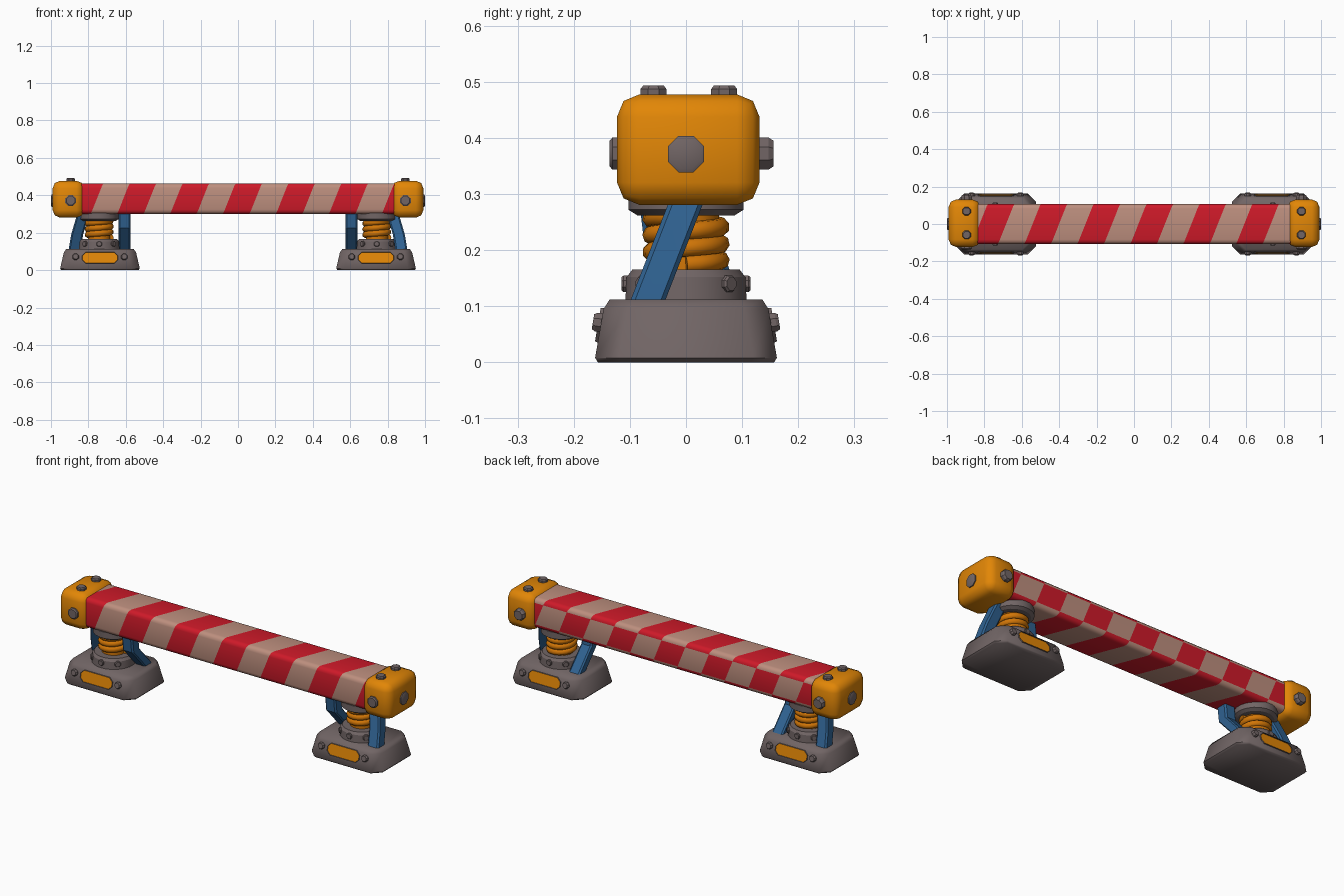
import bpy, bmesh, math
from mathutils import Vector, Matrix

cube = bpy.data.objects.get("Cube")
if cube:
    bpy.data.objects.remove(cube, do_unlink=True)


def material(name, rgb):
    m = bpy.data.materials.new(name)
    m.use_nodes = True
    color = (*rgb, 1)
    m.diffuse_color = color
    m.node_tree.nodes["Principled BSDF"].inputs["Base Color"].default_value = color
    return m


ORANGE = material("orange paint", (0.76, 0.24, 0.002))
COIL = material("deep orange coil", (0.64, 0.18, 0.002))
GREY = material("warm grey metal", (0.165, 0.13, 0.13))
RED = material("red paint", (0.62, 0.010, 0.022))
PALE = material("pale stripe paint", (0.51, 0.275, 0.21))
BLUE = material("blue metal", (0.028, 0.12, 0.28))


def finish(name, bm, mats, angle=30):
    bmesh.ops.recalc_face_normals(bm, faces=bm.faces[:])
    mesh = bpy.data.meshes.new(name)
    bm.to_mesh(mesh)
    bm.free()
    for m in mats:
        mesh.materials.append(m)
    ob = bpy.data.objects.new(name, mesh)
    bpy.context.collection.objects.link(ob)
    smooth(ob, angle)
    return ob


def smooth(ob, angle):
    bpy.ops.object.select_all(action="DESELECT")
    ob.select_set(True)
    bpy.context.view_layer.objects.active = ob
    bpy.ops.object.shade_smooth_by_angle(angle=math.radians(angle))


def loft(bm, rings):
    """Skin a list of closed rings and cap both ends."""
    rows = [[bm.verts.new(p) for p in ring] for ring in rings]
    n = len(rows[0])
    for a, b in zip(rows, rows[1:]):
        for i in range(n):
            j = (i + 1) % n
            bm.faces.new((a[i], a[j], b[j], b[i]))
    bm.faces.new(rows[0])
    return bm.faces.new(rows[-1])


def circle(r, z, n):
    return [(r * math.cos(t), r * math.sin(t), z)
            for t in (math.tau * (i + 0.5) / n for i in range(n))]


def octagon(w, d, cut, z):
    """Rectangle with cut corners, half sizes w and d."""
    half = [(w, d - cut), (w - cut, d), (cut - w, d), (-w, d - cut)]
    return [(x, y, z) for x, y in half] + [(-x, -y, z) for x, y in half]


def lathe(name, profile, n, mat, loc, direction=(0, 0, 1)):
    bm = bmesh.new()
    loft(bm, [circle(r, z, n) for r, z in profile])
    turn = Vector(direction).to_track_quat("Z", "Y").to_matrix().to_4x4()
    bm.transform(Matrix.Translation(loc) @ turn)
    return finish(name, bm, [mat])


def bolt(name, loc, direction, r, h):
    lathe(name, [(r, -0.012), (r, h * 0.65), (r * 0.8, h)], 8, GREY, loc, direction)


# Striped beam: slanted stripes wrap the rounded section,
# stepping by one stripe on the flat back panel
Y, Z0, Z1, R = 0.107, 0.30, 0.463, 0.024
section = []
for cy, cz, start in ((-Y + R, Z0 + R, 180), (Y - R, Z0 + R, 270),
                      (Y - R, Z1 - R, 0), (-Y + R, Z1 - R, 90)):
    for step in range(4):
        t = math.radians(start + 30 * step)
        section.append(Vector((0, cy + R * math.cos(t), cz + R * math.sin(t))))
section.reverse()
section.append(section[0])
run = [0]
for a, b in zip(section, section[1:]):
    run.append(run[-1] + (b - a).length)
PERIOD = 0.283
mid = R - (Z1 - Z0) / 2
bm = bmesh.new()
for k in range(-12, 13):
    for i in range(len(section) - 1):
        quad = []
        for kk, ii in ((k, i), (k, i + 1), (k + 1, i + 1), (k + 1, i)):
            x = -0.047 + PERIOD * (kk / 2 + (run[ii] - mid) / run[-1])
            quad.append(bm.verts.new(section[ii] + Vector((x, 0, 0))))
        on_back = min(section[i].y, section[i + 1].y) > Y - 0.001
        bm.faces.new(quad).material_index = (k + on_back) % 2
bmesh.ops.remove_doubles(bm, verts=bm.verts[:], dist=0.0005)
for side in (-1, 1):
    bmesh.ops.bisect_plane(bm, geom=bm.verts[:] + bm.edges[:] + bm.faces[:],
                           plane_co=(side * 0.85, 0, 0), plane_no=(side, 0, 0),
                           clear_outer=True)
finish("striped_beam", bm, [RED, PALE], 40)


def end_cap(side, tag):
    bm = bmesh.new()
    bmesh.ops.create_cube(bm, size=1)
    bm.transform(Matrix.Translation((side * 0.907, 0.004, 0.379))
                 @ Matrix.Diagonal((0.168, 0.254, 0.197, 1)))
    bmesh.ops.bevel(bm, geom=bm.edges[:], offset=0.04, segments=2,
                    profile=0.5, affect="EDGES")
    finish(tag + "_end_cap", bm, [ORANGE], 50)
    x = side * 0.895
    for y in (-0.058, 0.068):
        bolt(tag + "_cap_top_bolt", (x, y, 0.476), (0, 0, 1), 0.025, 0.017)
    bolt(tag + "_cap_front_bolt", (x, -0.122, 0.372), (0, -1, 0), 0.031, 0.014)
    bolt(tag + "_cap_back_bolt", (x, 0.130, 0.372), (0, 1, 0), 0.031, 0.026)
    bolt(tag + "_cap_end_bolt", (side * 0.99, 0, 0.371), (side, 0, 0), 0.035, 0.01)


def base(cx, tag):
    # Tapered foot block with cut corners
    bm = bmesh.new()
    loft(bm, [octagon(0.206, 0.157, 0.042, 0), octagon(0.213, 0.162, 0.042, 0.008),
              octagon(0.193, 0.147, 0.042, 0.095), octagon(0.181, 0.136, 0.04, 0.112)])
    bm.transform(Matrix.Translation((cx, 0, 0)))
    finish(tag + "_base", bm, [GREY], 50)
    # Framed windows and bolts on front and back
    for f, face in ((-1, "front"), (1, "back")):
        out = Vector((0, f, 0.17)).normalized()
        turn = out.to_track_quat("Z", "Y").to_matrix().to_4x4()
        bm = bmesh.new()
        top = loft(bm, [octagon(0.098, 0.033, 0.02, -0.01),
                        octagon(0.094, 0.030, 0.018, 0.005)])
        bmesh.ops.inset_region(bm, faces=[top], thickness=0.006)
        bmesh.ops.inset_region(bm, faces=[top], thickness=0.001, depth=-0.003)
        top.material_index = 1
        bm.transform(Matrix.Translation((cx, f * 0.1522, 0.066)) @ turn)
        finish(tag + "_" + face + "_window", bm, [GREY, ORANGE])
        for dx in (-0.13, 0.13):
            bolt(tag + "_" + face + "_base_bolt", (cx + dx, f * 0.150, 0.07),
                 out, 0.018, 0.016)


def spring_post(cx, tag):
    # Collars above and below the coil
    lathe(tag + "_lower_collar", [(0.11, 0.1), (0.107, 0.152), (0.097, 0.165)],
          20, GREY, (cx, 0, 0))
    lathe(tag + "_upper_collar", [(0.088, 0.262), (0.104, 0.272), (0.104, 0.306)],
          20, GREY, (cx, 0, 0))
    lathe(tag + "_spring_core", [(0.06, 0.16), (0.06, 0.27)], 16, COIL, (cx, 0, 0))
    for angle in (45, 90, 135, 225, 270, 315):
        t = math.radians(angle)
        d = Vector((math.cos(t), math.sin(t), 0))
        bolt(tag + "_collar_bolt", Vector((cx, 0, 0.14)) + d * 0.104, d, 0.016, 0.011)
    # Coil spring
    curve = bpy.data.curves.new(tag + "_spring", "CURVE")
    curve.dimensions = "3D"
    curve.bevel_depth = 0.017
    curve.bevel_resolution = 2
    curve.use_fill_caps = True
    line = curve.splines.new("POLY")
    turns, steps = 3, 20
    line.points.add(turns * steps)
    for i, p in enumerate(line.points):
        t = math.tau * i / steps
        p.co = (cx + 0.061 * math.cos(t), 0.061 * math.sin(t),
                0.174 + 0.09 * i / (turns * steps), 1)
    curve.materials.append(COIL)
    ob = bpy.data.objects.new(tag + "_spring", curve)
    bpy.context.collection.objects.link(ob)
    bpy.ops.object.select_all(action="DESELECT")
    ob.select_set(True)
    bpy.context.view_layer.objects.active = ob
    bpy.ops.object.convert(target="MESH")
    smooth(ob, 50)


def strut(name, path):
    """Flat bar swept along x, y, z path points, bottom to top."""
    w, d, c = 0.032, 0.031, 0.008
    bm = bmesh.new()
    loft(bm, [[(x + px, y + py, z) for px, py, _ in octagon(w, d, c, 0)]
              for x, y, z in path])
    finish(name, bm, [BLUE], 25)


for side, tag in ((-1, "right"), (1, "left")):
    end_cap(side, tag)
    base(side * 0.738, tag)
    spring_post(side * 0.742, tag)
    # Inner struts both lean back; outer struts lean opposite ways
    strut(tag + "_inner_strut", [(side * 0.607, y, z) for y, z in
                                 ((0.07, 0.10), (-0.045, 0.225), (-0.055, 0.31))])
    strut(tag + "_outer_strut", [(side * x, side * y, z) for x, y, z in
                                 ((0.875, -0.072, 0.10), (0.86, -0.037, 0.19),
                                  (0.825, 0.01, 0.31))])
